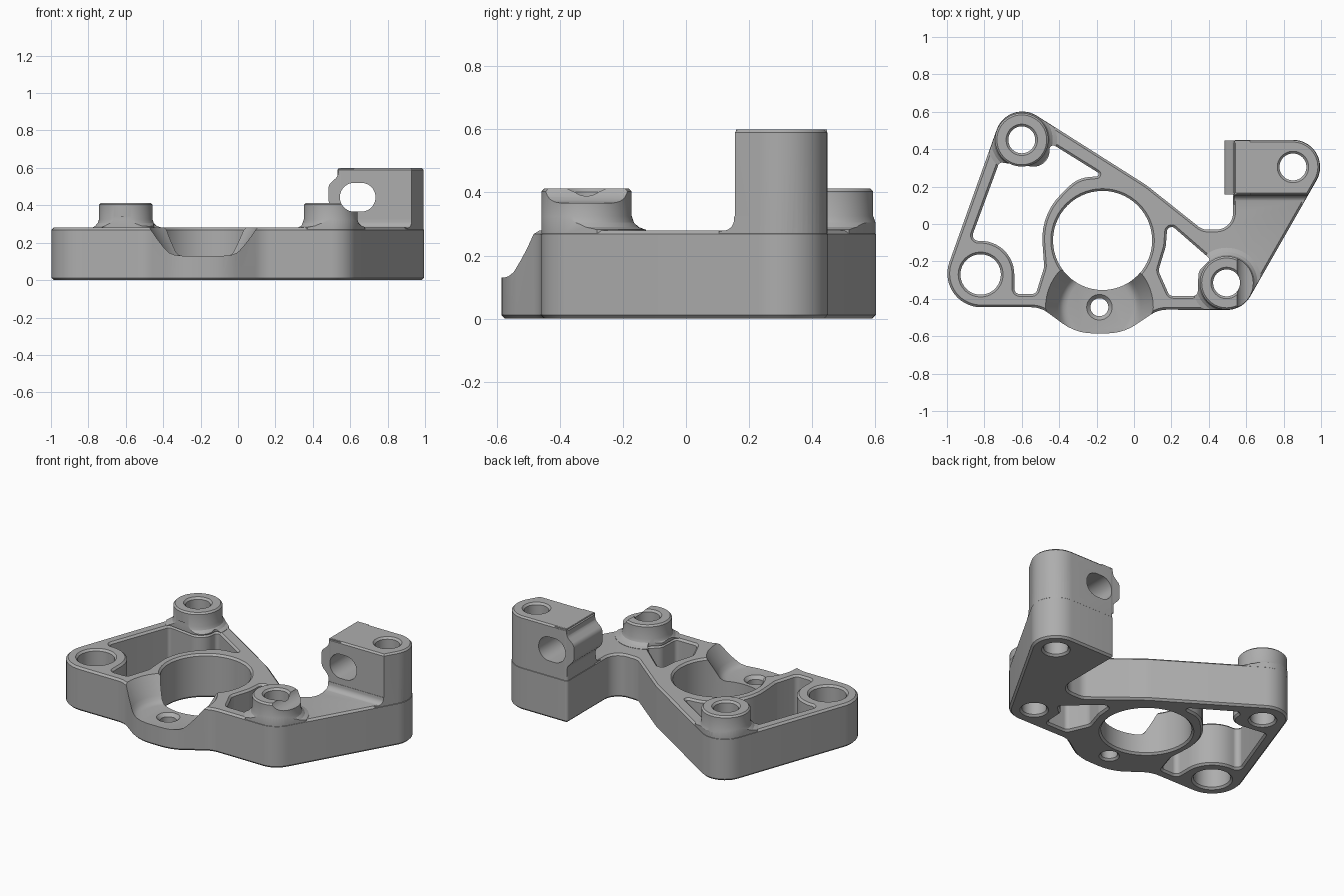
import bpy, bmesh, math
from mathutils import Vector

if "Cube" in bpy.data.objects:
    bpy.data.objects.remove(bpy.data.objects["Cube"], do_unlink=True)

grey = bpy.data.materials.new("machined_grey")
grey.use_nodes = True
colour = (0.42, 0.42, 0.42, 1)
grey.diffuse_color = colour
grey.node_tree.nodes["Principled BSDF"].inputs["Base Color"].default_value = colour


def rounded(corners):
    """Counter-clockwise polygon from (x, y, corner radius) entries."""
    out = []
    for i, (x, y, r) in enumerate(corners):
        p = Vector((x, y))
        a = (Vector(corners[i - 1][:2]) - p).normalized()
        b = (Vector(corners[(i + 1) % len(corners)][:2]) - p).normalized()
        if r == 0:
            out.append(p)
            continue
        half = a.angle(b) / 2
        reach = r / math.tan(half)
        centre = p + (a + b).normalized() * r / math.sin(half)
        start, end = p + a * reach - centre, p + b * reach - centre
        sweep = math.pi - 2 * half
        if start.x * end.y - start.y * end.x < 0:
            sweep = -sweep
        steps = max(2, math.ceil(abs(sweep) / 0.13))
        for k in range(steps + 1):
            t = sweep * k / steps
            c, s = math.cos(t), math.sin(t)
            out.append(centre + Vector((start.x * c - start.y * s, start.x * s + start.y * c)))
    return out


def circle(x, y, r, n=56):
    return [Vector((x + r * math.cos(math.tau * k / n), y + r * math.sin(math.tau * k / n)))
            for k in range(n)]


def prism(name, points, levels, axis="z"):
    """Stack of outlines, each level being (position, outward offset)."""
    place = {"z": lambda u, v, w: (u, v, w), "y": lambda u, v, w: (u, w, v),
             "x": lambda u, v, w: (w, u, v)}[axis]
    n = len(points)
    normals = []
    for i in range(n):
        d1 = (points[i] - points[i - 1]).normalized()
        d2 = (points[(i + 1) % n] - points[i]).normalized()
        m = Vector((d1.y + d2.y, -d1.x - d2.x))
        normals.append(m * 2 / max(m.length_squared, 0.5))
    bm = bmesh.new()
    rings = []
    for w, off in levels:
        rings.append([bm.verts.new(place(*(p + q * off), w)) for p, q in zip(points, normals)])
    for low, high in zip(rings, rings[1:]):
        for i in range(n):
            j = (i + 1) % n
            bm.faces.new((low[i], low[j], high[j], high[i]))
    bm.faces.new(rings[0][::-1])
    bm.faces.new(rings[-1])
    bmesh.ops.recalc_face_normals(bm, faces=bm.faces)
    mesh = bpy.data.meshes.new(name)
    bm.to_mesh(mesh)
    bm.free()
    obj = bpy.data.objects.new(name, mesh)
    mesh.materials.append(grey)
    bpy.context.collection.objects.link(obj)
    return obj


def combine(target, other, operation):
    mod = target.modifiers.new(other.name, "BOOLEAN")
    mod.operation, mod.solver, mod.object = operation, "EXACT", other
    bpy.context.view_layer.objects.active = target
    bpy.ops.object.modifier_apply(modifier=mod.name)
    bpy.data.objects.remove(other, do_unlink=True)


TOP, C = 0.28, 0.012  # plate height and edge chamfer

# Base plate outline
outline = rounded([
    (-1.073, -0.445, 0.18), (-0.5, -0.445, 0.15), (-0.31, -0.585, 0.28),
    (-0.06, -0.585, 0.28), (0.13, -0.458, 0.15), (0.58, -0.46, 0.145),
    (1.1, 0.45, 0.145), (0.53, 0.45, 0.02), (0.53, -0.03, 0.09),
    (0.365, -0.03, 0.08), (0.066, 0.208, 0.3), (-0.673, 0.676, 0.145)])
body = prism("bracket_body", outline, [(0, -C), (C, 0), (TOP - C, 0), (TOP, -C)])

# Raised bosses, with a flared foot
bosses = [(-0.6, 0.45), (0.495, -0.315)]
foot = [(0.1, 0.045), (0.282, 0.045), (0.29, 0.022), (0.305, 0.007), (0.325, 0),
        (0.403, 0), (0.413, -0.01)]
raised = [prism("boss", circle(x, y, 0.143), foot) for x, y in bosses]

# Tall clamp tower and the fillet at its front
tower_plan = rounded([(0.53, 0.153, 0.02), (0.93, 0.153, 0), (1.1, 0.45, 0.145),
                      (0.53, 0.45, 0.02)])
raised.append(prism("tower", tower_plan,
                    [(0.02, -0.002), (0.59, -0.002), (0.6, -0.012)]))
fillet = rounded([(0.2, 0.2, 0), (0.2, 0.325, 0), (0.153, 0.325, 0),
                  (0.15, 0.281, 0.035), (0.105, 0.278, 0), (0.105, 0.2, 0)][::-1])
raised.append(prism("tower_fillet", fillet, [(0.535, 0), (0.96, 0)], "x"))
for part in raised:
    envelope = prism("envelope", outline, [(-0.1, -0.0015), (1, -0.0015)])
    combine(part, envelope, "INTERSECT")
    combine(body, part, "UNION")

# Rounded ear on the tower's inner side
ear = rounded([(0.62, 0.3, 0), (0.62, 0.599, 0), (0.538, 0.599, 0), (0.535, 0.555, 0.05),
               (0.484, 0.51, 0.04), (0.484, 0.41, 0.05), (0.532, 0.36, 0.03), (0.532, 0.3, 0)])
combine(body, prism("ear", ear, [(0.158, 0), (0.447, 0)], "y"), "UNION")

# Lightening windows
left_window = [
    (-0.875, -0.09, 0.03), (-0.64, -0.09, 0.18), (-0.64, -0.375, 0.03),
    (-0.525, -0.375, 0.03), (-0.48, -0.23, 0.06), (-0.5, 0.049, 0.33),
    (-0.304, 0.245, 0.17), (-0.165, 0.258, 0.012), (-0.45, 0.435, 0.02),
    (-0.455, 0.295, 0.085), (-0.72, 0.33, 0.02)]
right_window = [
    (0.18, 0.01, 0.025), (0.17, -0.12, 0.1), (0.13, -0.25, 0.05), (0.19, -0.385, 0.03),
    (0.34, -0.385, 0.025), (0.345, -0.25, 0.06), (0.41, -0.19, 0.015)]
for corners in (left_window, right_window):
    cutter = prism("window", rounded(corners),
                   [(-0.01, C + 0.01), (C, 0), (TOP - C, 0), (TOP + 0.001, C + 0.001),
                    (TOP + 0.002, 0), (0.34, 0)])
    combine(body, cutter, "DIFFERENCE")

# Conical scoop above the front lug
scoop = prism("scoop", circle(-0.185, -0.445, 0.17),
              [(0.13, 0), (0.134, 0.02), (0.147, 0.038), (0.17, 0.052), (TOP, 0.118),
               (0.3, 0.13)])
combine(body, scoop, "DIFFERENCE")

# Vertical holes: x, y, radius, height of the top face
holes = [(-0.168, -0.088, 0.265, TOP), (-0.82, -0.27, 0.108, TOP), (-0.185, -0.445, 0.048, 0.13),
         (0.85, 0.305, 0.072, 0.6)] + [(x, y, 0.072, 0.413) for x, y in bosses]
for x, y, r, top in holes:
    cut = 0.02 if r < 0.06 else C
    cutter = prism("hole", circle(x, y, r),
                   [(-0.01, C + 0.01), (C, 0), (top - cut, 0), (top + 0.01, cut + 0.01)])
    combine(body, cutter, "DIFFERENCE")

# Cross slot through the tower, grazing the front boss
slot = rounded([(0.545, 0.366, 0.076), (0.735, 0.366, 0.076),
                (0.735, 0.52, 0.076), (0.545, 0.52, 0.076)])
combine(body, prism("slot", slot, [(-0.7, 0), (0.7, 0)], "y"), "DIFFERENCE")

# Smooth shading with crisp edges
body.select_set(True)
bpy.context.view_layer.objects.active = body
bpy.ops.object.shade_smooth_by_angle(angle=math.radians(25))
